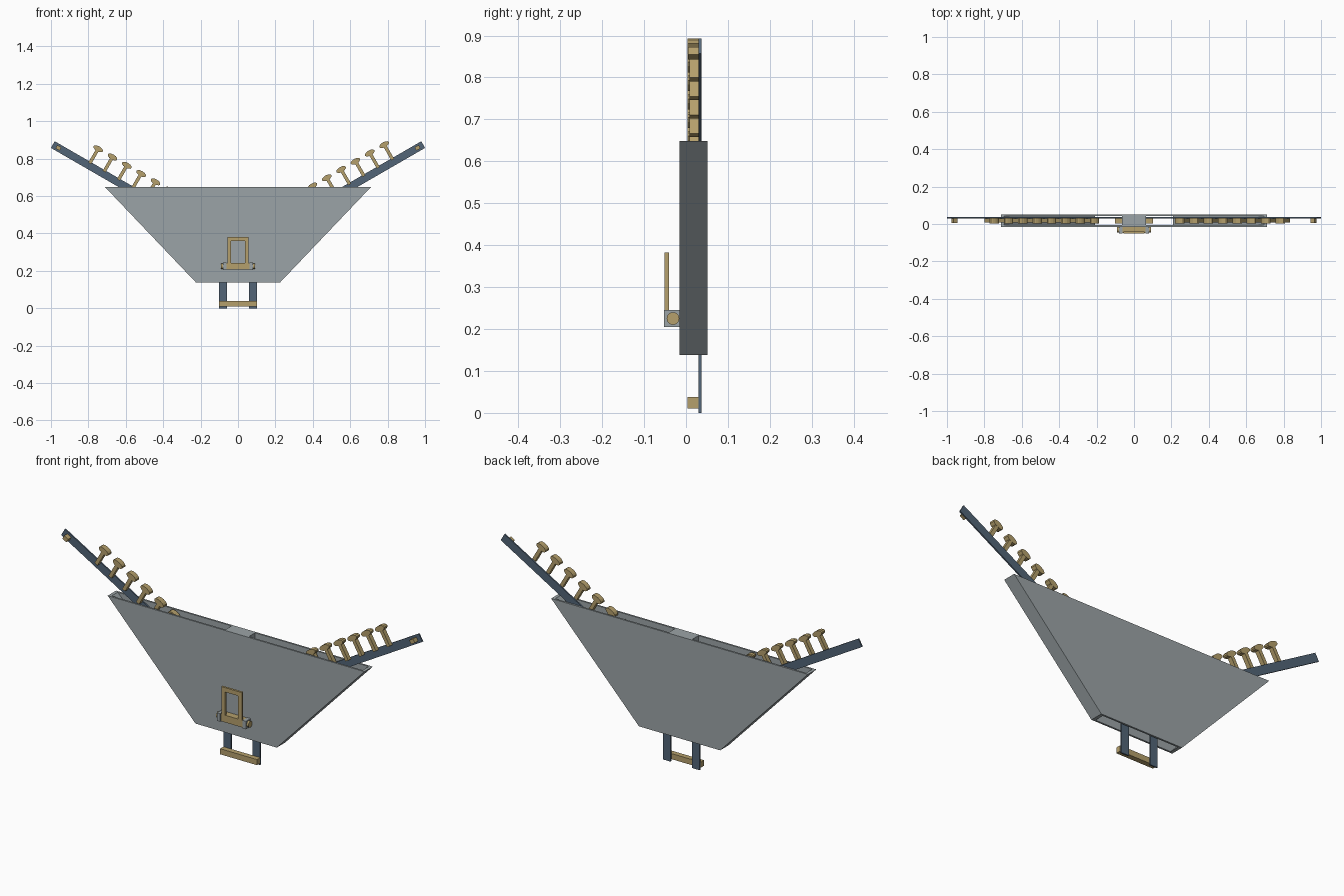
import bpy, bmesh, math
from mathutils import Vector

if "Cube" in bpy.data.objects:
    bpy.data.objects.remove(bpy.data.objects["Cube"])


def material(name, rgb):
    m = bpy.data.materials.new(name)
    m.diffuse_color = (*rgb, 1)
    m.use_nodes = True
    m.node_tree.nodes["Principled BSDF"].inputs["Base Color"].default_value = m.diffuse_color
    return m


GREY = material("grey_metal", (0.33, 0.37, 0.385))
BLUE = material("slate_blue", (0.085, 0.13, 0.185))
GOLD = material("brass", (0.46, 0.35, 0.15))


def slab(name, pts, y0, y1, mat):
    """Extrude a closed x-z outline from y0 to y1."""
    bm = bmesh.new()
    front = [bm.verts.new((x, y0, z)) for x, z in pts]
    back = [bm.verts.new((x, y1, z)) for x, z in pts]
    n = len(pts)
    bm.faces.new(front)
    bm.faces.new(back[::-1])
    for i in range(n):
        j = (i + 1) % n
        bm.faces.new((front[i], back[i], back[j], front[j]))
    bmesh.ops.recalc_face_normals(bm, faces=bm.faces)
    me = bpy.data.meshes.new(name)
    bm.to_mesh(me)
    bm.free()
    me.materials.append(mat)
    ob = bpy.data.objects.new(name, me)
    bpy.context.collection.objects.link(ob)
    return ob


def box(name, x0, x1, y0, y1, z0, z1, mat):
    return slab(name, [(x0, z0), (x1, z0), (x1, z1), (x0, z1)], y0, y1, mat)


# Hollow trapezoid case, open at top and bottom
TOP, BOT, ZT, ZB = 0.711, 0.225, 0.648, 0.138
case = [(-BOT, ZB), (BOT, ZB), (TOP, ZT), (-TOP, ZT)]
slab("case_front", case, -0.015, -0.006, GREY)
slab("case_back", case, 0.042, 0.051, GREY)
box("case_spacer", -0.065, 0.065, -0.006, 0.042, 0.2, ZT, GREY)

# Belt: sloping arm outside, turning down inside the case
ANG = math.radians(30)
END = Vector((0.99, 0.875))
ALONG = Vector((-math.cos(ANG), -math.sin(ANG)))
UP = Vector((-math.sin(ANG), math.cos(ANG)))
HALF = 0.0205


def arm_points(local):
    """Map (distance down the arm, height above it) to x-z."""
    return [END + ALONG * a + UP * h for a, h in local]


def flip(pts, s):
    return [(s * x, z) for x, z in pts]


# Pin head: a rounded lens outline
HEAD = [(0.029 * math.cos(t), 0.014 * math.sin(t))
        for t in (2 * math.pi * i / 12 for i in range(12))]

for s, side, first, height in ((-1, "left", 0.221, 0.102), (1, "right", 0.181, 0.104)):
    slab(f"case_side_{side}",
         flip([(BOT, ZB), (TOP, ZT), (TOP - 0.016, ZT), (BOT - 0.016, ZB)], s),
         -0.006, 0.042, GREY)
    slab(f"belt_arm_{side}",
         flip(arm_points([(0, -HALF), (1.05, -HALF), (1.05, HALF), (0, HALF)]), s),
         0.03, 0.037, BLUE)
    slab(f"belt_drop_{side}",
         flip([(0.06, 0), (0.101, 0), (0.101, 0.36), (0.06, 0.36)], s),
         0.03, 0.037, BLUE)
    slab(f"end_stud_{side}",
         flip(arm_points([(0.022, -0.01), (0.047, -0.01), (0.047, 0.01), (0.022, 0.01)]), s),
         0.005, 0.03, GOLD)
    # Row of pins along the arm
    for i in range(8):
        d = first + i * 0.0885
        slab(f"pin_shaft_{side}_{i + 1}",
             flip(arm_points([(d - 0.009, 0.012), (d + 0.009, 0.012),
                              (d + 0.009, height), (d - 0.009, height)]), s),
             0.008, 0.03, GOLD)
        slab(f"pin_head_{side}_{i + 1}",
             flip(arm_points([(d + a, height + h) for a, h in HEAD]), s),
             0.004, 0.031, GOLD)
    # Buckle hinge lugs
    a, b = sorted((s * 0.062, s * 0.08))
    box(f"hinge_lug_{side}", a, b, -0.052, -0.015, 0.205, 0.245, GREY)

# Bar joining the belt ends below the case
box("bottom_bar", -0.102, 0.102, 0.004, 0.03, 0.01, 0.038, GOLD)

# Buckle on the front
for s, side in ((-1, "left"), (1, "right")):
    a, b = sorted((s * 0.037, s * 0.057))
    box(f"buckle_rail_{side}", a, b, -0.051, -0.04, 0.21, 0.382, GOLD)
box("buckle_top", -0.037, 0.037, -0.051, -0.04, 0.36, 0.382, GOLD)
box("buckle_base", -0.061, 0.061, -0.049, -0.015, 0.207, 0.243, GOLD)
bpy.ops.mesh.primitive_cylinder_add(vertices=20, radius=0.015, depth=0.18,
                                    location=(0, -0.031, 0.225),
                                    rotation=(0, math.pi / 2, 0))
pin = bpy.context.object
pin.name = "hinge_pin"
pin.data.materials.append(GOLD)
bpy.ops.object.shade_smooth_by_angle()
